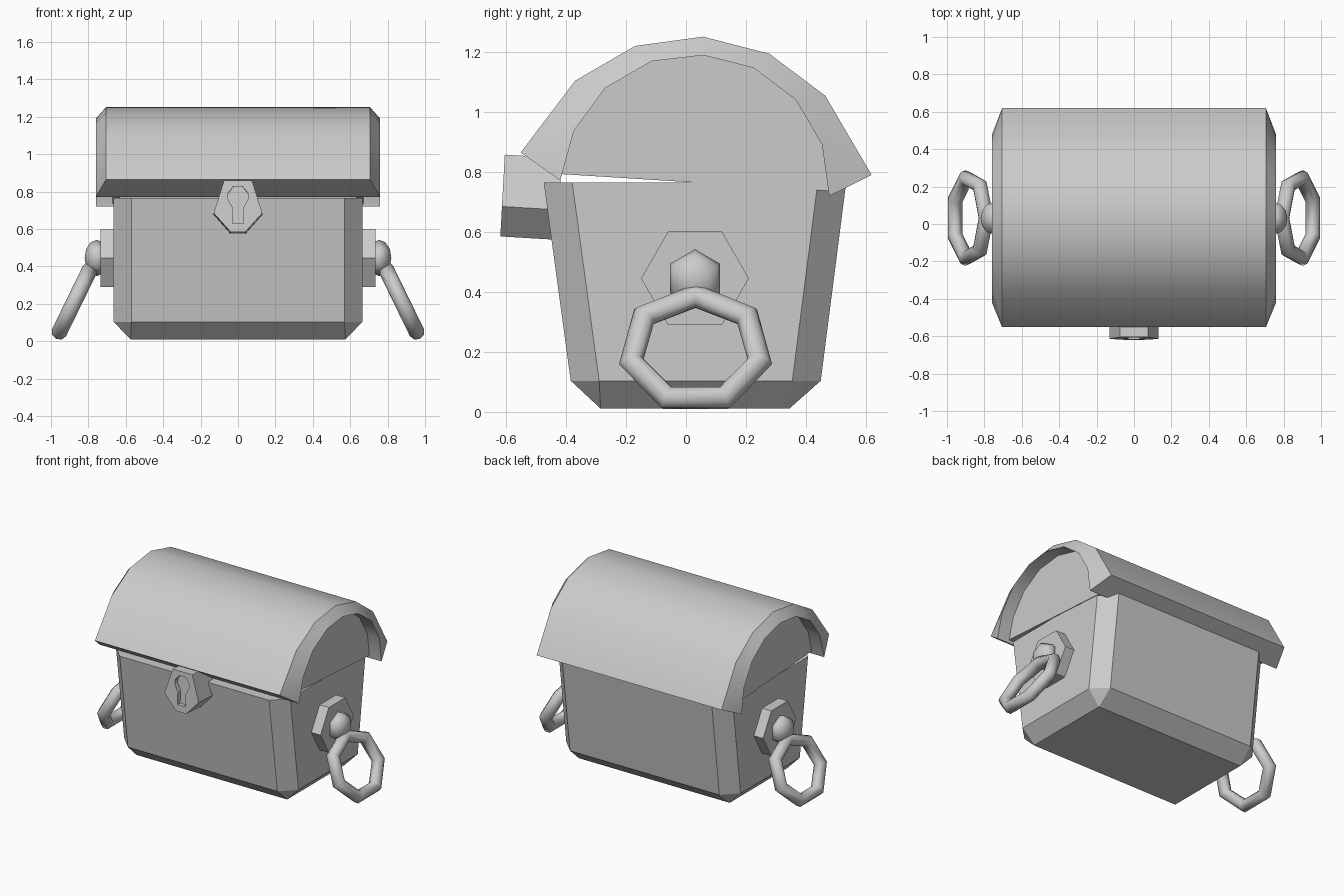
import bpy, bmesh, math

if "Cube" in bpy.data.objects:
    bpy.data.objects.remove(bpy.data.objects["Cube"])


def mesh_object(name, verts, faces, smooth=None):
    me = bpy.data.meshes.new(name)
    me.from_pydata(verts, [], faces)
    bm = bmesh.new()
    bm.from_mesh(me)
    bmesh.ops.recalc_face_normals(bm, faces=bm.faces)
    bm.to_mesh(me)
    bm.free()
    ob = bpy.data.objects.new(name, me)
    bpy.context.collection.objects.link(ob)
    if smooth:
        bpy.ops.object.select_all(action='DESELECT')
        ob.select_set(True)
        bpy.context.view_layer.objects.active = ob
        bpy.ops.object.shade_smooth_by_angle(angle=math.radians(smooth))
    return ob


def loft(name, a, b):
    """Closed solid between two matching loops."""
    n = len(a)
    faces = [(i, (i + 1) % n, n + (i + 1) % n, n + i) for i in range(n)]
    faces += [tuple(range(n)), tuple(range(n, 2 * n))]
    return mesh_object(name, a + b, faces)


# Chest body: chamfered corners, tapered in y, bevelled base
def octagon(y0, y1, z, c=0.095, w=0.665):
    return [(-w + c, y0, z), (w - c, y0, z), (w, y0 + c, z), (w, y1 - c, z),
            (w - c, y1, z), (-w + c, y1, z), (-w, y1 - c, z), (-w, y0 + c, z)]


verts = octagon(-0.475, 0.535, 0.765) + octagon(-0.385, 0.45, 0.103)
verts += [(-0.575, -0.285, 0.01), (0.575, -0.285, 0.01),
          (0.575, 0.345, 0.01), (-0.575, 0.345, 0.01)]
faces = [tuple(range(8)), (16, 17, 18, 19)]
faces += [(i, (i + 1) % 8, 8 + (i + 1) % 8, 8 + i) for i in range(8)]
for k in range(4):
    p, q = 8 + 2 * k, 9 + 2 * k
    faces.append((p, q, 16 + (k + 1) % 4, 16 + k))
    faces.append((q, 8 + (2 * k + 2) % 8, 16 + (k + 1) % 4))
mesh_object("chest_body", verts, faces)

# Arched lid shell with bevelled rims
outer = [(-0.552, 0.865), (-0.37, 1.105), (-0.17, 1.221), (0.057, 1.252),
         (0.278, 1.195), (0.465, 1.055), (0.62, 0.79)]
inner = [(-0.42, 0.772), (-0.374, 0.938), (-0.27, 1.08), (-0.115, 1.17), (0.058, 1.19),
         (0.225, 1.148), (0.366, 1.042), (0.454, 0.892), (0.478, 0.72)]
verts, faces = [], []
for s in (-1, 1):
    verts += [(s * 0.705, y, z) for y, z in outer]
    verts += [(s * 0.76, y, z) for y, z in inner]
faces += [(i, i + 1, i + 17, i + 16) for i in range(6)]
faces += [(i, i + 1, i + 17, i + 16) for i in range(7, 15)]
faces += [(0, 7, 23, 16), (6, 15, 31, 22)]
for o in (0, 16):
    faces += [(o + i, o + i + 1, o + i + 9, o + i + 8) for i in range(6)]
    faces += [(o, o + 7, o + 8), (o + 6, o + 15, o + 14)]
mesh_object("lid_arch", verts, faces, smooth=36)

# Recessed end panels of the lid
panel = [(-0.415, 0.793)] + inner[1:8] + [(0.477, 0.737)]
for side, s in (("left", -1), ("right", 1)):
    loft("lid_panel_" + side, [(s * 0.63, y, z) for y, z in panel],
         [(s * 0.67, y, z) for y, z in panel])

# Lock block, leaning slightly, with a cut keyhole
def front_y(z):
    return -0.62 + (z - 0.585) * 0.055


def lean(pts, d):
    return [(x, front_y(z) + d, z - 0.06 * d) for x, z in pts]


half = [(0.075, 0.858), (0.13, 0.685), (0.04, 0.585)]
shape = half + [(-x, z) for x, z in reversed(half)]
lock = loft("lock", lean(shape, 0), lean(shape, 0.19))
half = [(0.024, 0.828), (0.054, 0.79), (0.054, 0.762), (0.03, 0.715), (0.03, 0.63)]
hole = half + [(-x, z) for x, z in reversed(half)]
cutter = loft("keyhole_cutter", lean(hole, -0.05), lean(hole, 0.03))
cutter.hide_render = True
cutter.hide_set(True)
cut = lock.modifiers.new("keyhole", 'BOOLEAN')
cut.operation = 'DIFFERENCE'
cut.object = cutter
cut.solver = 'EXACT'

# Handles: hexagonal plate, knob and hanging seven-sided ring
tilt, R_Y, R_Z, r, M, N = math.radians(26), 0.22, 0.199, 0.042, 7, 8
for side, s in (("left", -1), ("right", 1)):
    hexa = [(0.03 + 0.18 * math.cos(i * math.pi / 3),
             0.445 + 0.18 * math.sin(i * math.pi / 3)) for i in range(6)]
    loft("handle_plate_" + side, [(s * 0.65, y, z) for y, z in hexa],
         [(s * 0.735, y, z) for y, z in hexa])

    verts, faces = [], []
    for k in range(1, 6):
        b = math.pi * k / 6
        for i in range(6):
            a = i * math.pi / 3
            verts.append((s * (0.755 - 0.065 * math.cos(b)),
                          0.03 + 0.097 * math.sin(b) * math.sin(a),
                          0.445 + 0.097 * math.sin(b) * math.cos(a)))
    for k in range(4):
        faces += [(6 * k + i, 6 * k + (i + 1) % 6, 6 * k + 6 + (i + 1) % 6, 6 * k + 6 + i)
                  for i in range(6)]
    verts += [(s * 0.69, 0.03, 0.445), (s * 0.82, 0.03, 0.445)]
    for i in range(6):
        faces += [(30, i, (i + 1) % 6), (31, 24 + i, 24 + (i + 1) % 6)]
    mesh_object("handle_knob_" + side, verts, faces, smooth=62)

    verts, faces = [], []
    for i in range(M):
        a = 2 * math.pi * i / M
        for j in range(N):
            b = 2 * math.pi * j / N
            u = math.sin(a) * (R_Y + r * math.cos(b))
            v = math.cos(a) * (R_Z + r * math.cos(b))
            w = r * math.sin(b)
            verts.append((s * (0.878 - v * math.sin(tilt) + w * math.cos(tilt)), 0.032 + u,
                          0.207 + v * math.cos(tilt) + w * math.sin(tilt)))
            i2, j2 = (i + 1) % M, (j + 1) % N
            faces.append((i * N + j, i2 * N + j, i2 * N + j2, i * N + j2))
    mesh_object("handle_ring_" + side, verts, faces, smooth=62)
